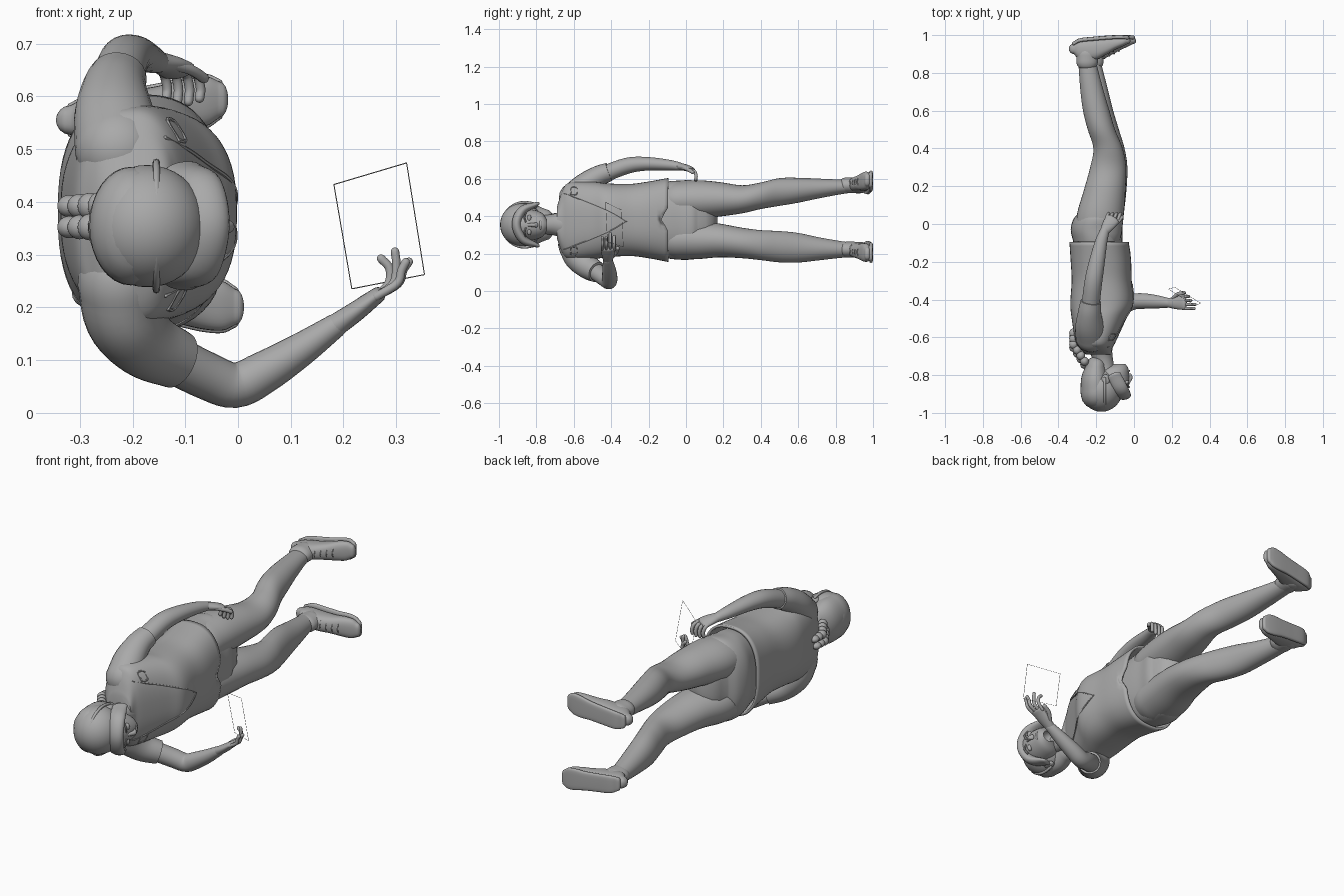
import bpy, bmesh, math
from mathutils import Vector
from mathutils.bvhtree import BVHTree

grey = bpy.data.materials.new("plain_grey")
grey.diffuse_color = (0.4, 0.4, 0.4, 1)


def finish(name, bm, angle=50):
    bmesh.ops.recalc_face_normals(bm, faces=bm.faces[:])
    me = bpy.data.meshes.new(name)
    bm.to_mesh(me)
    bm.free()
    ob = bpy.data.objects.new(name, me)
    bpy.context.collection.objects.link(ob)
    me.materials.append(grey)
    bpy.ops.object.select_all(action='DESELECT')
    ob.select_set(True)
    bpy.context.view_layer.objects.active = ob
    bpy.ops.object.shade_smooth_by_angle(angle=math.radians(angle))
    return ob


def spline(rows, steps):
    """Smooth Catmull-Rom resampling of rows of equal length."""
    rows = [Vector(r) for r in rows]
    p = [2 * rows[0] - rows[1]] + rows + [2 * rows[-1] - rows[-2]]
    out = []
    for i in range(1, len(p) - 2):
        a, b, c, d = p[i - 1:i + 3]
        for k in range(steps):
            t = k / steps
            out.append(0.5 * (2 * b + (c - a) * t + (2 * a - 5 * b + 4 * c - d) * t * t
                              + (3 * b - a - 3 * c + d) * t ** 3))
    return out + [rows[-1]]


def loft(name, rows, ref=(1, 0, 0), axis=None, seg=24, steps=5, power=2.0,
         ends=(True, True), caps=(True, True), angle=50):
    """Skin rings (x, y, z, radius along ref, radius across)."""
    s = spline(rows, steps)
    rings = []
    for i, r in enumerate(s):
        c = r[:]
        t = Vector(axis) if axis else Vector((s[min(i + 1, len(s) - 1)] - s[max(i - 1, 0)])[:3])
        rings.append((Vector(c[:3]), t.normalized(), max(c[3], .001), max(c[4], .001)))

    def dome(ring, sign):
        c, t, a, b = ring
        return [(c + t * sign * min(a, b) * math.sin(q), t, a * math.cos(q), b * math.cos(q))
                for q in (.4, .8, 1.2, 1.48)]
    first = dome(rings[0], -1)[::-1] if ends[0] else []
    last = dome(rings[-1], 1) if ends[1] else []
    bm = bmesh.new()
    loops = []
    for c, t, ra, rb in first + rings + last:
        a = Vector(ref)
        a = (a - t * a.dot(t)).normalized()
        b = t.cross(a)
        vs = []
        for k in range(seg):
            q = 2 * math.pi * k / seg
            u, v = math.cos(q), math.sin(q)
            u = math.copysign(abs(u) ** (2 / power), u)
            v = math.copysign(abs(v) ** (2 / power), v)
            vs.append(bm.verts.new(c + a * u * ra + b * v * rb))
        loops.append(vs)
    for m, n in zip(loops, loops[1:]):
        for k in range(seg):
            bm.faces.new((m[k], m[(k + 1) % seg], n[(k + 1) % seg], n[k]))
    if caps[0]:
        bm.faces.new(loops[0])
    if caps[1]:
        bm.faces.new(loops[-1])
    return finish(name, bm, angle)


def tube(name, pts, r, **kw):
    return loft(name, [(*p, r, r) for p in pts], seg=kw.pop('seg', 10), **kw)


def span(y, x0, x1, z0, z1):
    return ((x0 + x1) / 2, y, (z0 + z1) / 2, (x1 - x0) / 2, (z1 - z0) / 2)


def ball(name, c, size):
    bm = bmesh.new()
    bmesh.ops.create_uvsphere(bm, u_segments=32, v_segments=20, radius=1)
    for v in bm.verts:
        v.co = Vector([c[i] + v.co[i] * size[i] for i in range(3)])
    return finish(name, bm)


# Jacket body, open at the hem
UP = (0, 1, 0)
jacket = loft("jacket", [span(*r) for r in (
    (-.69, -.255, -.12, .28, .45), (-.66, -.285, -.115, .20, .54), (-.62, -.31, -.095, .168, .58),
    (-.5, -.33, -.04, .17, .583), (-.42, -.337, -.003, .18, .575), (-.3, -.33, -.012, .187, .572),
    (-.2, -.335, -.015, .175, .585), (-.095, -.342, -.025, .155, .604))],
    axis=UP, seg=64, power=2.5, ends=(False, False), caps=(True, False))
tree = BVHTree.FromObject(jacket, bpy.context.evaluated_depsgraph_get())
for v in jacket.data.vertices:      # notch in the front hem
    if v.co.y > -.12 and v.co.x > -.15:
        v.co.y -= .04 * max(0, 1 - abs(v.co.z - .385) / .06)
wall = jacket.modifiers.new("wall", 'SOLIDIFY')
wall.thickness = .012


def on_chest(y, z):
    hit = tree.ray_cast(Vector((1, y, z)), Vector((-1, 0, 0)))[0]
    return (hit.x if hit else -.1, y, z)


# Chest trim and pocket tabs lying on the jacket
for side in (-1, 1):
    tube("chest_trim", [on_chest(-.65 + .33 * t, .372 + side * .15 * (1 - t) ** .8)
                        for t in (0, .2, .4, .6, .8, 1)], .004, seg=6)
    y, z = -.6, .375 + side * .16
    tube("pocket_tab", [on_chest(y + a, z + b) for a, b in
                        ((-.015, -.018), (-.015, .018), (.015, .018), (.015, -.018), (-.015, -.018))],
         .004, seg=6, steps=3, ref=(1, .1, .1))

# Hips and legs
loft("hips", [span(*r) for r in (
    (-.2, -.30, -.06, .20, .56), (-.1, -.32, -.06, .175, .585), (-.03, -.335, -.062, .167, .59),
    (.03, -.318, -.058, .17, .592), (.065, -.28, -.07, .20, .57))], axis=UP, seg=48, power=2.3)
loft("left_leg", [span(*r) for r in (
    (-.05, -.31, -.065, .385, .585), (.06, -.30, -.053, .385, .592), (.18, -.265, -.045, .398, .582),
    (.3, -.232, -.042, .415, .565), (.4, -.215, -.06, .438, .58), (.5, -.245, -.10, .455, .603),
    (.6, -.27, -.13, .472, .605), (.72, -.285, -.165, .497, .60), (.86, -.295, -.20, .522, .594),
    (.92, -.30, -.20, .522, .592))], axis=UP, seg=32)
loft("right_leg", [span(*r) for r in (
    (-.05, -.31, -.065, .17, .378), (.06, -.30, -.053, .17, .375), (.18, -.26, -.04, .18, .36),
    (.3, -.225, -.035, .175, .338), (.4, -.20, -.05, .165, .325), (.5, -.22, -.08, .153, .32),
    (.6, -.245, -.11, .152, .31), (.72, -.26, -.14, .165, .285), (.86, -.27, -.175, .18, .262),
    (.92, -.275, -.175, .18, .262))], axis=UP, seg=32)


# Shoes with soles, collars and laces
def shoe(side, dx, heel_z, toe_z):
    def zc(x):
        return heel_z + (toe_z - heel_z) * (x + .32) / .29
    rows = ((-.318, .90, .955, .028), (-.285, .868, .972, .038), (-.21, .868, .98, .04),
            (-.15, .895, .985, .042), (-.10, .922, .988, .048), (-.06, .94, .988, .047),
            (-.035, .953, .986, .034))
    loft(side + "_shoe", [(x + dx, (a + b) / 2, zc(x), (b - a) / 2, w) for x, a, b, w in rows],
         ref=(0, 1, 0), axis=(1, 0, 0), seg=28, power=2.5)
    loft(side + "_sole", [(x + dx, b + .001, zc(x), .011, w + .005) for x, a, b, w in rows],
         ref=(0, 1, 0), axis=(1, 0, 0), seg=28, power=4)
    loft(side + "_shoe_collar", [(-.248 + dx, y, zc(-.25), .057, .042) for y in (.855, .90)],
         axis=UP, seg=28)
    for i in range(4):
        x, y = -.185 + i * .025 + dx, .877 + i * .012
        tube(side + "_lace", [(x, y + .012, zc(x - dx) - .025), (x, y, zc(x - dx)),
                              (x, y + .012, zc(x - dx) + .025)], .004, seg=6, steps=3)


shoe("left", 0, .555, .595)
shoe("right", .03, .228, .20)

# Lowered left arm
loft("left_sleeve", [(-.225, -.60, .50, .085, .08), (-.235, -.54, .565, .076, .066),
                     (-.235, -.47, .613, .062, .056), (-.228, -.41, .637, .055, .05)],
     ends=(True, False))
loft("left_arm", [(-.232, -.45, .62, .048, .045), (-.217, -.32, .668, .047, .043),
                  (-.20, -.22, .68, .043, .037), (-.175, -.10, .674, .033, .029),
                  (-.155, -.035, .666, .025, .022)])
loft("left_palm", [(-.157, -.04, .667, .024, .02), (-.135, -.005, .66, .034, .018),
                   (-.115, .025, .65, .038, .016)])
for i in range(4):
    x = -.148 + i * .021
    tube("left_finger", [(x, .022, .652 - .002 * i), (x + .008, .045, .64),
                         (x + .014, .054, .615), (x + .012, .052, .597 - .006 * (i in (1, 2)))], .009)
tube("left_thumb", [(-.12, -.02, .66), (-.088, .008, .65), (-.065, .035, .635)], .01)

# Raised right arm
loft("right_sleeve", [(-.225, -.60, .25, .085, .08), (-.215, -.565, .18, .085, .075),
                      (-.175, -.525, .13, .068, .066), (-.115, -.475, .10, .056, .056)],
     ref=(0, 1, 0), ends=(True, False))
loft("right_arm", [(-.14, -.49, .11, .046, .046), (-.06, -.435, .07, .046, .045),
                   (-.005, -.412, .052, .042, .043), (.05, -.408, .077, .041, .04),
                   (.12, -.412, .12, .035, .032), (.185, -.418, .165, .025, .023)], ref=(0, 1, 0))
loft("right_palm", [(.18, -.418, .162, .024, .022), (.225, -.417, .193, .034, .019),
                    (.265, -.417, .223, .038, .015)], ref=(0, 1, 0))
for i, (x, z) in enumerate(((.318, .285), (.324, .286), (.298, .305), (.272, .292))):
    y = -.447 + i * .021
    tube("right_finger", [(.262, y, .22), (.285 + (x - .27) * .35, y, .245),
                          ((x + .303) / 2, y, (z + .255) / 2), (x, y, z)], .0085, ref=(0, 1, 0))
tube("right_thumb", [(.205, -.395, .182), (.232, -.372, .208), (.265, -.365, .228)], .0105,
     ref=(0, 1, 0))

# Slim outlined panel by the hand
frame = [Vector(p) for p in ((.182, -.345, .433), (.32, -.43, .474), (.354, -.42, .262),
                             (.216, -.335, .235))]
for a, b in zip(frame, frame[1:] + frame[:1]):
    tube("panel_edge", [a, b], .0008, seg=4, steps=1, ref=(.3, 1, .2), ends=(False, False))

# Neck, head and face
loft("neck", [(-.185, -.62, .355, .075, .09), (-.17, -.69, .355, .056, .062),
              (-.16, -.74, .355, .052, .052), (-.15, -.80, .355, .052, .052)], seg=32)
loft("face", [span(*r) for r in (
    (-.742, -.115, -.045, .325, .38), (-.765, -.17, -.03, .292, .413), (-.80, -.2, -.026, .276, .43),
    (-.85, -.22, -.026, .268, .438), (-.9, -.22, -.035, .27, .436))], axis=UP, seg=36)
loft("nose", [(-.032, -.85, .353, .006, .008), (-.018, -.815, .353, .011, .011),
              (-.022, -.80, .353, .009, .014)], axis=UP, seg=16)
tube("lips", [(-.034, -.778, .335), (-.027, -.778, .353), (-.034, -.778, .371)], .006)
for side in (-1, 1):
    ball("eye", (-.038, -.838, .353 + side * .037), (.012, .011, .018))
    tube("eyebrow", [(-.03, -.857, .353 + side * .018), (-.027, -.864, .353 + side * .04),
                     (-.04, -.858, .353 + side * .06)], .005, seg=6)
    ball("ear", (-.15, -.825, .353 + side * .098), (.022, .03, .014))

# Hair: cap, swept fringe, band and braid
ball("hair_cap", (-.172, -.878, .354), (.112, .116, .116))
loft("hair_back", [(-.20, -.90, .354, .082, .112), (-.205, -.82, .354, .075, .11),
                   (-.20, -.755, .354, .055, .085)], seg=32)
loft("fringe", [(-.11, -.80, .245, .035, .012), (-.075, -.87, .275, .04, .024),
                (-.058, -.905, .355, .042, .026), (-.07, -.875, .43, .04, .024),
                (-.105, -.80, .464, .035, .012)], steps=6)
tube("hair_band", [(-.155 + .0 * q, -.86 - .124 * math.cos(q), .354 + .121 * math.sin(q))
                   for q in [math.radians(d) for d in range(-110, 111, 20)]], .007, seg=8, steps=2)
for i in range(6):
    y = -.735 + i * .03
    for side in (-1, 1):
        ball("braid_strand", (-.262 - .058 * min(1, i / 3), y + .008 * side,
                              .372 + side * .02), (.023, .024, .027 - .002 * i))
